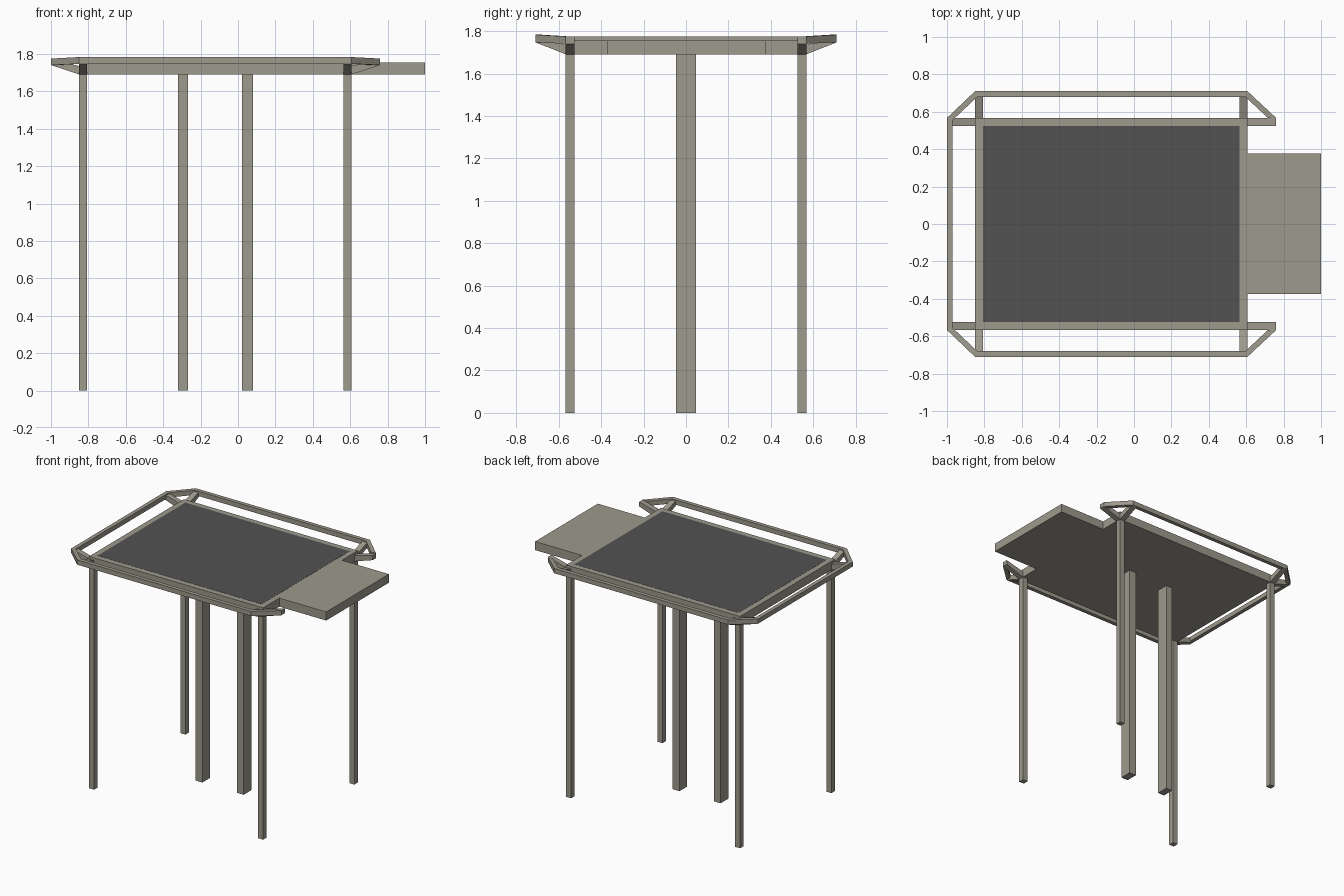
import bpy, bmesh

if "Cube" in bpy.data.objects:
    bpy.data.objects.remove(bpy.data.objects["Cube"])


def material(name, rgb):
    m = bpy.data.materials.new(name)
    m.diffuse_color = (*rgb, 1)
    m.use_nodes = True
    m.node_tree.nodes["Principled BSDF"].inputs["Base Color"].default_value = m.diffuse_color
    return m


STEEL = material("warm_grey", (0.34, 0.32, 0.265))
DARK = material("dark_surface", (0.085, 0.085, 0.085))


def make_object(name, bm, mat):
    bmesh.ops.recalc_face_normals(bm, faces=bm.faces)
    me = bpy.data.meshes.new(name)
    bm.to_mesh(me)
    bm.free()
    me.materials.append(mat)
    ob = bpy.data.objects.new(name, me)
    bpy.context.collection.objects.link(ob)
    return ob


def sweep(name, stations, mat):
    """Skin a chain of equal-sized cross-sections, capped at both ends."""
    bm = bmesh.new()
    rings = [[bm.verts.new(p) for p in s] for s in stations]
    n = len(rings[0])
    for a, b in zip(rings, rings[1:]):
        for i in range(n):
            j = (i + 1) % n
            bm.faces.new((a[i], a[j], b[j], b[i]))
    bm.faces.new(rings[0])
    bm.faces.new(rings[-1])
    return make_object(name, bm, mat)


def box(name, x0, x1, y0, y1, z0, z1, mat=STEEL):
    ring = [(x0, y0), (x1, y0), (x1, y1), (x0, y1)]
    return sweep(name, [[(x, y, z) for x, y in ring] for z in (z0, z1)], mat)


BOTTOM, TOP = 1.69, 1.755
X0, X1, Y = -0.85, 0.607, 0.567
W = 0.042

# Deck, its dark landing surface and the side walkway
box("deck", X0, X1, -Y, Y, BOTTOM, TOP)
box("landing_surface", X0 + W, X1 - W, -Y + W, Y - W, TOP - 0.01, TOP + 0.001, DARK)
box("side_platform", X1, 1.0, -0.373, 0.377, BOTTOM, TOP)

# Central columns
for name, x0, x1 in (("left_column", -0.322, -0.266), ("right_column", 0.022, 0.08)):
    box(name, x0, x1, -0.046, 0.046, 0, BOTTOM)

# Corner legs and the sloping arms that carry the outer rail
for side, s in (("front", -1), ("back", 1)):
    for end, xo, xi, tip in (("left", X0, X0 + W, -1.0), ("right", X1, X1 - W, 0.76)):
        tag = side + "_" + end
        ya, yb = sorted((s * Y, s * (Y - W)))
        box(tag + "_leg", min(xo, xi), max(xo, xi), ya, yb, 0, BOTTOM)
        profile_x = [(xo, BOTTOM), (tip, 1.74), (tip, 1.775), (xo, 1.735)]
        sweep(tag + "_end_arm",
              [[(x, y, z) for x, z in profile_x] for y in (ya, yb)], STEEL)
        profile_y = [(s * Y, BOTTOM), (s * 0.71, 1.747), (s * 0.71, 1.783), (s * Y, 1.735)]
        sweep(tag + "_side_arm",
              [[(x, y, z) for y, z in profile_y] for x in (xo, xi)], STEEL)

# Outer rail, open on the walkway side: outer xy, inner xy, bottom z, top z
half = [
    (0.76, Y, 0.716, Y, 1.74, 1.775),
    (X1, 0.71, X1 - 0.012, 0.68, 1.747, 1.783),
    (X0, 0.71, X0 + 0.012, 0.68, 1.747, 1.783),
    (-1.0, Y, -0.97, Y - 0.012, 1.74, 1.775),
]
path = half + [(a, -b, c, -d, e, f) for a, b, c, d, e, f in reversed(half)]
sweep("outer_rail",
      [[(a, b, e), (a, b, f), (c, d, f), (c, d, e)] for a, b, c, d, e, f in path], STEEL)
